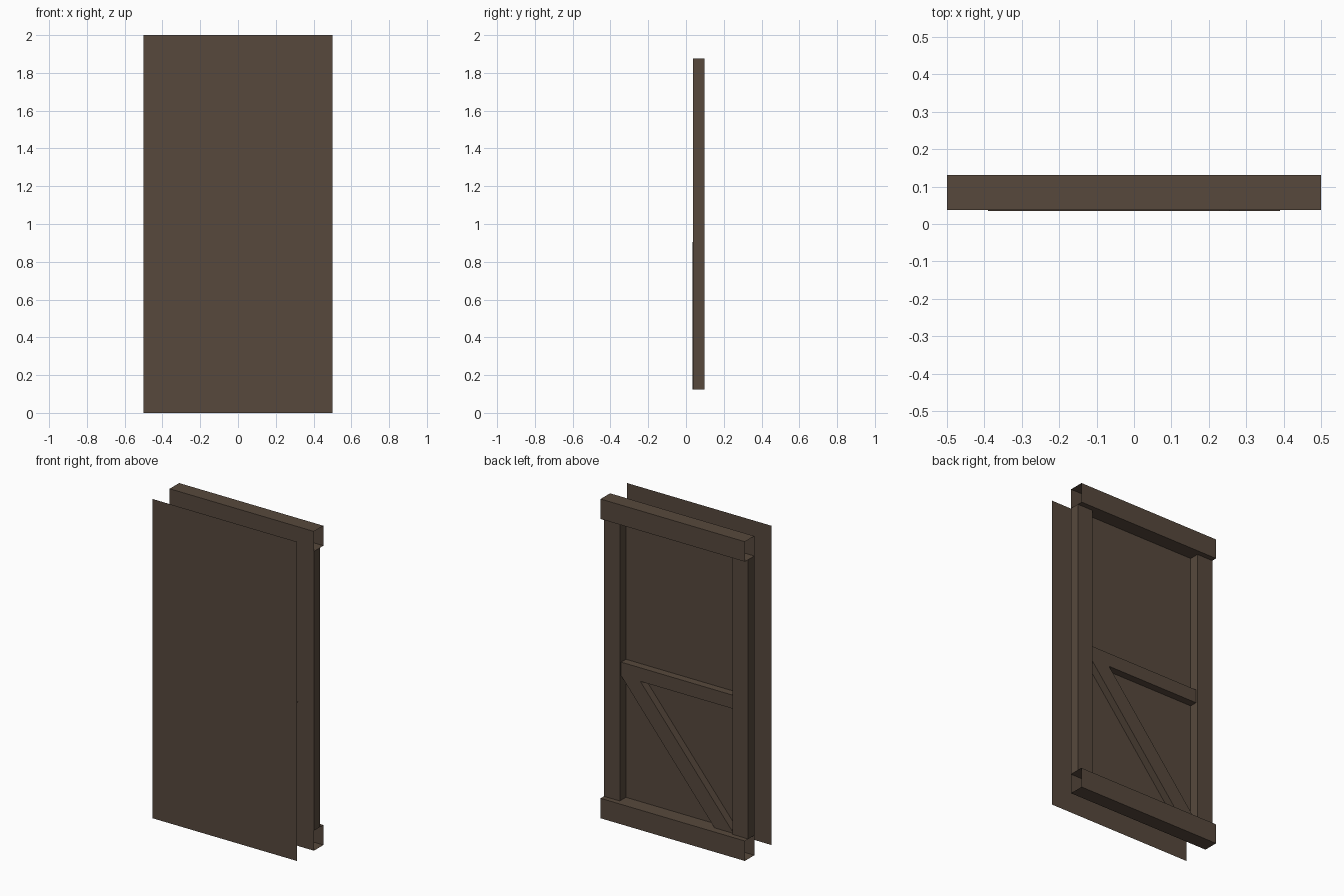
import bpy
import bmesh
from mathutils import Vector

cube = bpy.data.objects.get("Cube")
if cube:
    bpy.data.objects.remove(cube, do_unlink=True)

brown = bpy.data.materials.new("dark_brown_wood")
brown.use_nodes = True
colour = (0.095, 0.066, 0.046, 1)
brown.diffuse_color = colour
bsdf = brown.node_tree.nodes["Principled BSDF"]
bsdf.inputs["Base Color"].default_value = colour
bsdf.inputs["Roughness"].default_value = 0.9

# Shared measurements
HALF_W, HEIGHT = 0.5, 2.0
FRONT_Y, BACKING_Y = -0.131, 0.0375
RAIL_Y, STILE_Y, BRACE_Y = 0.131, 0.098, 0.085
RAIL_H = 0.125
INNER_X = 0.39
MID_LOW, MID_TOP = 0.905, 0.99


def finish(name, bm):
    mesh = bpy.data.meshes.new(name)
    bm.to_mesh(mesh)
    bm.free()
    mesh.materials.append(brown)
    obj = bpy.data.objects.new(name, mesh)
    bpy.context.collection.objects.link(obj)
    return obj


def slab(name, outline, y0, y1, open_dirs=()):
    """Extrude an x-z outline from y0 to y1, leaving the given directions open."""
    bm = bmesh.new()
    face = bm.faces.new([bm.verts.new((x, y0, z)) for x, z in outline])
    grown = bmesh.ops.extrude_face_region(bm, geom=[face], use_keep_orig=True)
    moved = [v for v in grown["geom"] if isinstance(v, bmesh.types.BMVert)]
    bmesh.ops.translate(bm, verts=moved, vec=(0, y1 - y0, 0))
    bmesh.ops.recalc_face_normals(bm, faces=bm.faces)
    bm.normal_update()
    gone = [f for f in bm.faces
            if any(f.normal.dot(Vector(d)) > 0.99 for d in open_dirs)]
    bmesh.ops.delete(bm, geom=gone, context="FACES")
    return finish(name, bm)


def rect(x0, x1, z0, z1):
    return [(x0, z0), (x1, z0), (x1, z1), (x0, z1)]


def sheet(name, y):
    bm = bmesh.new()
    bm.faces.new([bm.verts.new((x, y, z))
                  for x, z in rect(-HALF_W, HALF_W, 0, HEIGHT)])
    return finish(name, bm)


FRONT = (0, -1, 0)
ENDS_X = ((1, 0, 0), (-1, 0, 0))
ENDS_Z = ((0, 0, 1), (0, 0, -1))

# Front skin and the backing sheet the frame is fixed to
sheet("front_panel", FRONT_Y)
sheet("backing_panel", BACKING_Y)

# Hollow rails across the top and bottom, open at both ends
for name, z in (("bottom_rail", 0), ("top_rail", HEIGHT - RAIL_H)):
    slab(name, rect(-HALF_W, HALF_W, z, z + RAIL_H),
         BACKING_Y, RAIL_Y, (FRONT, *ENDS_X))

# Upright stiles between the rails
for name, side in (("left_stile", 1), ("right_stile", -1)):
    x0, x1 = sorted((side * INNER_X, side * HALF_W))
    slab(name, rect(x0, x1, RAIL_H, HEIGHT - RAIL_H),
         BACKING_Y, STILE_Y, (FRONT, *ENDS_Z))

# Middle rail
slab("middle_rail", rect(-INNER_X, INNER_X, MID_LOW, MID_TOP),
     BACKING_Y, BRACE_Y, (FRONT, *ENDS_X))

# Diagonal brace, reaching slightly through the backing
CUT = 0.257
slab("diagonal_brace",
     [(-INNER_X, RAIL_H), (-CUT, RAIL_H), (INNER_X, MID_LOW), (CUT, MID_LOW)],
     BACKING_Y - 0.003, BRACE_Y, ENDS_Z)
